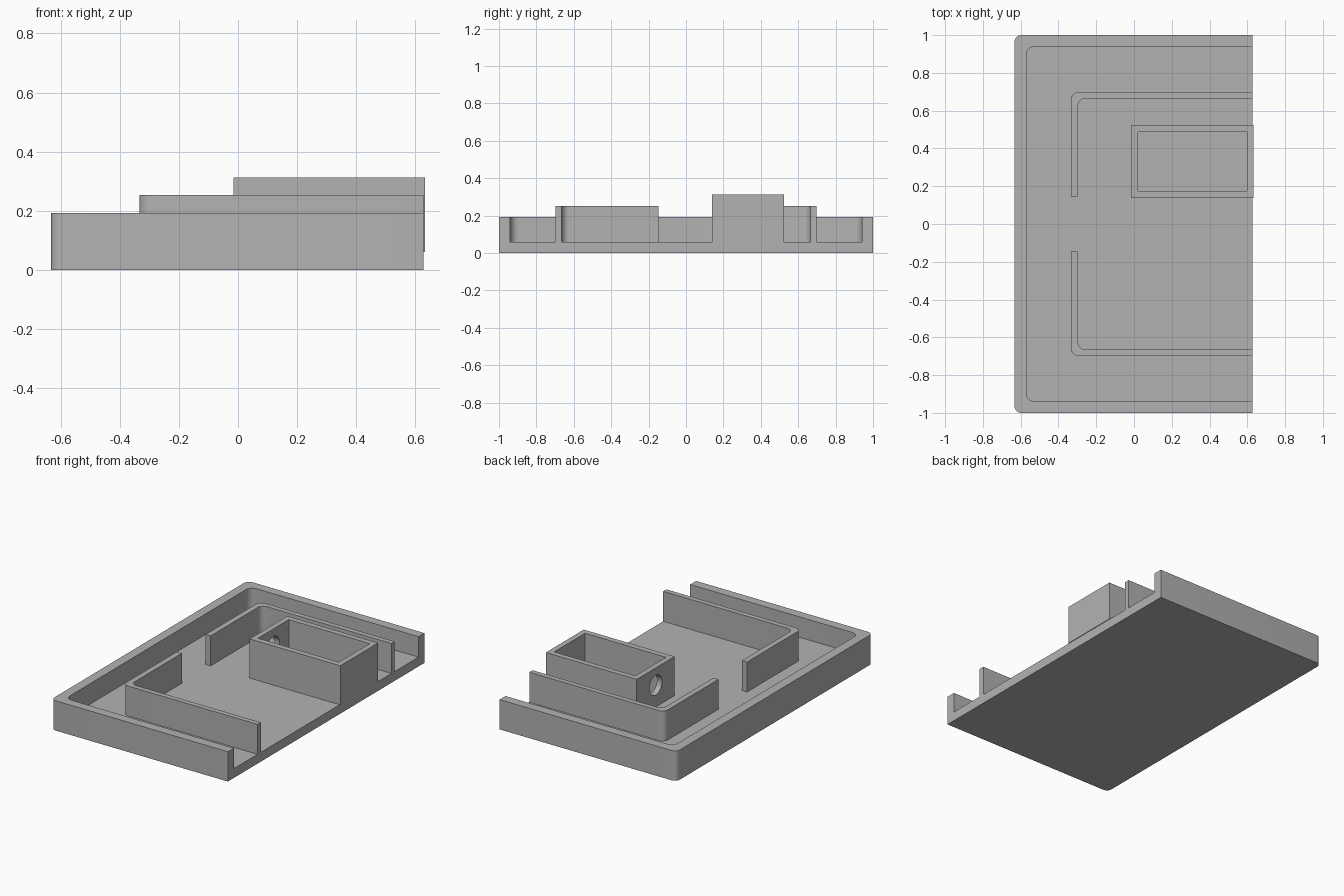
import bpy, bmesh, math
from mathutils import Vector

old = bpy.data.objects.get("Cube")
if old:
    bpy.data.objects.remove(old, do_unlink=True)

grey = bpy.data.materials.new("plain grey")
grey.use_nodes = True
colour = (0.45, 0.45, 0.45, 1)
grey.diffuse_color = colour
grey.node_tree.nodes["Principled BSDF"].inputs["Base Color"].default_value = colour

END = 0.628      # cut-off end of the tray
FLOOR = 0.06     # top of the tray floor


def arc(cx, cy, r, start, end, steps=8):
    """Points of a corner arc, angles in degrees."""
    return [(cx + r * math.cos(math.radians(start + (end - start) * i / steps)),
             cy + r * math.sin(math.radians(start + (end - start) * i / steps)))
            for i in range(steps + 1)]


def u_outline(x0, x1, y, r):
    """Rectangle with its two -x corners rounded."""
    return ([(x1, -y), (x1, y)] + arc(x0 + r, y - r, r, 90, 180)
            + arc(x0 + r, r - y, r, 180, 270))


def prism(name, outline, z0, z1):
    """Extrude a flat outline from z0 to z1."""
    bm = bmesh.new()
    face = bm.faces.new([bm.verts.new((x, y, z0)) for x, y in outline])
    top = bmesh.ops.extrude_face_region(bm, geom=[face])["geom"]
    bmesh.ops.translate(bm, vec=Vector((0, 0, z1 - z0)),
                        verts=[v for v in top if isinstance(v, bmesh.types.BMVert)])
    bmesh.ops.recalc_face_normals(bm, faces=bm.faces)
    mesh = bpy.data.meshes.new(name)
    bm.to_mesh(mesh)
    bm.free()
    mesh.materials.append(grey)
    ob = bpy.data.objects.new(name, mesh)
    bpy.context.collection.objects.link(ob)
    return ob


def select(ob):
    bpy.ops.object.select_all(action='DESELECT')
    ob.select_set(True)
    bpy.context.view_layer.objects.active = ob


def cut(ob, cutter):
    """Subtract the cutter, then discard it."""
    cutter.hide_render = True
    mod = ob.modifiers.new("cut", 'BOOLEAN')
    mod.operation, mod.solver, mod.object = 'DIFFERENCE', 'EXACT', cutter
    select(ob)
    bpy.ops.object.modifier_apply(modifier=mod.name)
    bpy.data.objects.remove(cutter, do_unlink=True)


def rect(x0, x1, y0, y1):
    return [(x0, y0), (x1, y0), (x1, y1), (x0, y1)]


# Tray with a pocket that runs out through the open end
tray = prism("tray", u_outline(-0.632, END, 1.0, 0.035), 0, 0.192)
cut(tray, prism("pocket_cutter", u_outline(-0.57, END + 0.2, 0.94, 0.045), FLOOR, 0.4))

# Two L-shaped inner walls, leaving a gap between them
x_out, x_in, y_out, y_in, gap, r = -0.333, -0.297, 0.698, 0.665, 0.146, 0.04
half = ([(x_out, gap), (x_in, gap)]
        + arc(x_in + r, y_in - r, r, 180, 90)
        + [(END, y_in), (END, y_out)]
        + arc(x_out + r, y_out - r, r, 90, 180))
walls = []
for name, side in (("back_inner_wall", 1), ("front_inner_wall", -1)):
    walls.append(prism(name, [(x, side * y) for x, y in half], FLOOR, 0.253))

# Open compartment with a round cable hole in its inner end
box = prism("compartment", rect(-0.015, 0.632, 0.138, 0.523), FLOOR, 0.312)
cut(box, prism("cavity_cutter", rect(0.02, 0.597, 0.175, 0.488), 0, 0.5))
bpy.ops.mesh.primitive_cylinder_add(vertices=32, radius=0.063, depth=0.1,
                                    location=(0, 0.33, 0.2),
                                    rotation=(0, math.pi / 2, 0))
bpy.context.object.name = "hole_cutter"
cut(box, bpy.context.object)

for ob in [tray, box] + walls:
    select(ob)
    bpy.ops.object.shade_smooth_by_angle(angle=math.radians(30))
